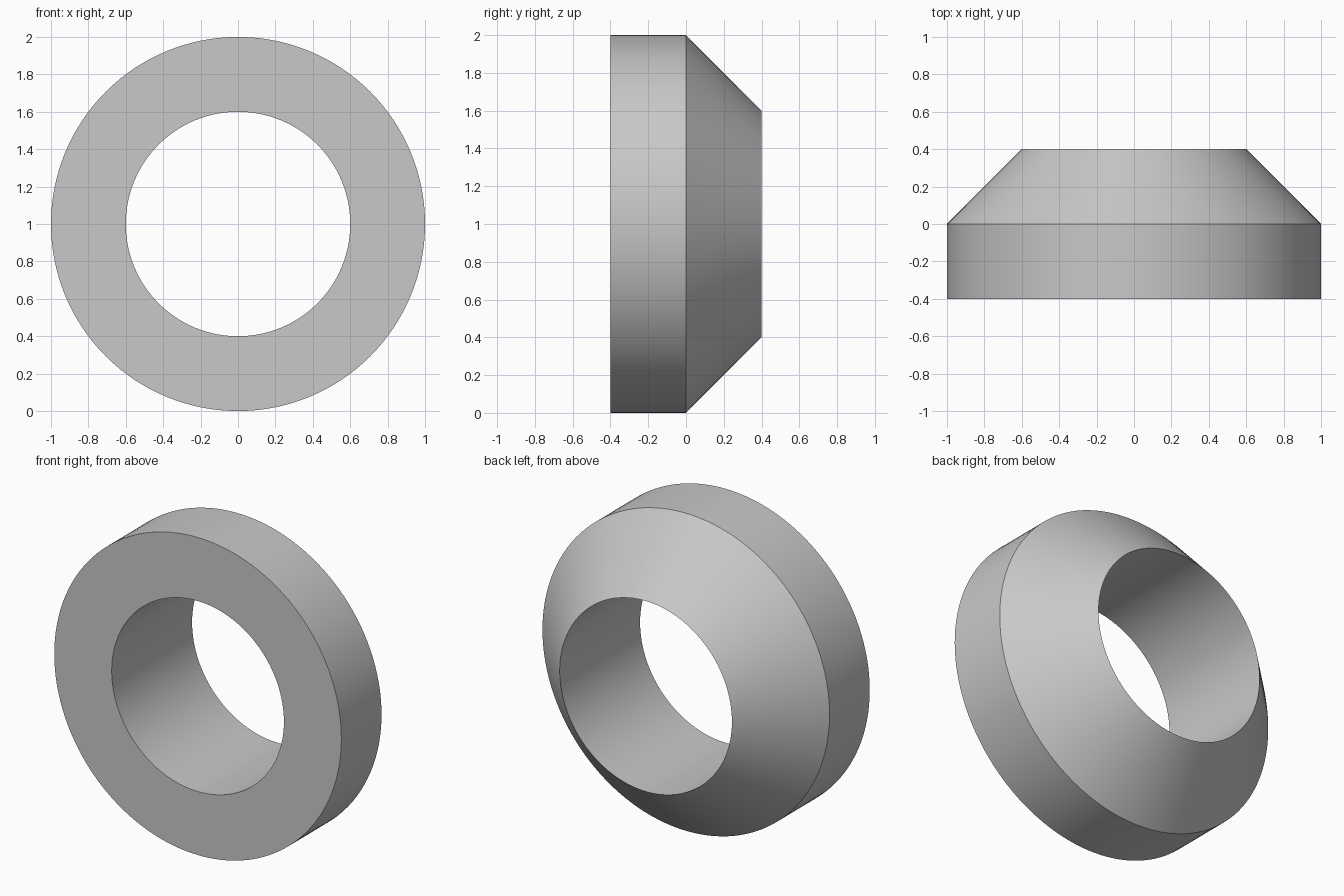
import bpy
import bmesh
import math
from mathutils import Matrix, Vector

cube = bpy.data.objects.get("Cube")
if cube:
    bpy.data.objects.remove(cube, do_unlink=True)

SEGMENTS = 128
OUTER, BORE, HALF_DEPTH = 1.0, 0.6, 0.4

# Plain grey material
grey = bpy.data.materials.new("plain grey")
grey.use_nodes = True
colour = (0.58, 0.58, 0.58, 1.0)
grey.diffuse_color = colour
grey.node_tree.nodes["Principled BSDF"].inputs["Base Color"].default_value = colour

# Ring cross-section as (radius, y): flat front, straight rim, tapered back
profile = [(BORE, -HALF_DEPTH), (OUTER, -HALF_DEPTH), (OUTER, 0), (BORE, HALF_DEPTH)]

# Revolve the closed cross-section about the y axis
bm = bmesh.new()
rings = []
for i in range(SEGMENTS):
    turn = Matrix.Rotation(math.tau * i / SEGMENTS, 3, "Y")
    rings.append([bm.verts.new(turn @ Vector((r, y, 0))) for r, y in profile])
for i, ring in enumerate(rings):
    following = rings[(i + 1) % SEGMENTS]
    for j in range(len(profile)):
        k = (j + 1) % len(profile)
        bm.faces.new((ring[j], ring[k], following[k], following[j]))
bmesh.ops.recalc_face_normals(bm, faces=bm.faces)

mesh = bpy.data.meshes.new("tapered_ring")
bm.to_mesh(mesh)
bm.free()
mesh.materials.append(grey)

# Stand the ring on the ground
tapered_ring = bpy.data.objects.new("tapered_ring", mesh)
tapered_ring.location.z = OUTER
bpy.context.collection.objects.link(tapered_ring)

# Smooth round walls with crisp edges
bpy.ops.object.select_all(action="DESELECT")
tapered_ring.select_set(True)
bpy.context.view_layer.objects.active = tapered_ring
bpy.ops.object.shade_smooth_by_angle(angle=math.radians(30))
